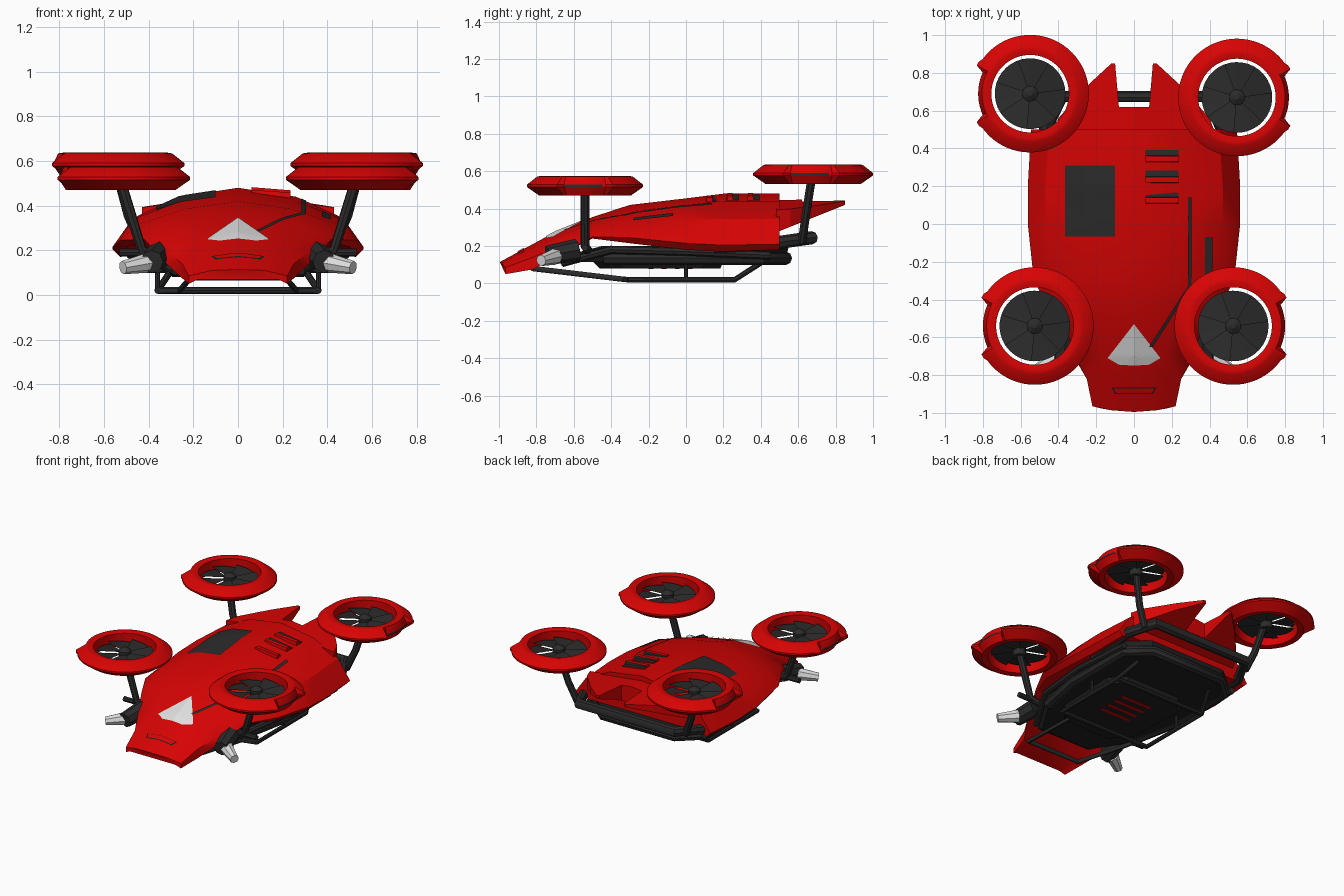
import bpy, bmesh, math
from mathutils import Vector
from mathutils.bvhtree import BVHTree

cube = bpy.data.objects.get("Cube")
if cube:
    bpy.data.objects.remove(cube, do_unlink=True)


def material(name, r, g, b):
    m = bpy.data.materials.new(name)
    m.use_nodes = True
    m.diffuse_color = (r, g, b, 1)
    m.node_tree.nodes["Principled BSDF"].inputs["Base Color"].default_value = (r, g, b, 1)
    return m


RED = material("red paint", 0.68, 0.001, 0.001)
DARK = material("dark grey", 0.024, 0.024, 0.024)
BLACK = material("belly black", 0.014, 0.014, 0.014)
SILVER = material("silver", 0.74, 0.74, 0.74)


def activate(ob):
    bpy.ops.object.select_all(action='DESELECT')
    ob.select_set(True)
    bpy.context.view_layer.objects.active = ob


def finish(bm, name, mats, smooth=False, normals=True):
    if normals:
        bmesh.ops.recalc_face_normals(bm, faces=bm.faces)
    me = bpy.data.meshes.new(name)
    bm.to_mesh(me)
    bm.free()
    ob = bpy.data.objects.new(name, me)
    bpy.context.collection.objects.link(ob)
    for m in mats:
        me.materials.append(m)
    if smooth:
        activate(ob)
        bpy.ops.object.shade_smooth_by_angle(angle=math.radians(30))
    return ob


def tube(name, points, r, mat=DARK):
    cu = bpy.data.curves.new(name, 'CURVE')
    cu.dimensions = '3D'
    cu.bevel_depth, cu.bevel_resolution, cu.use_fill_caps = r, 2, True
    sp = cu.splines.new('POLY')
    sp.points.add(len(points) - 1)
    for p, co in zip(sp.points, points):
        p.co = (*co, 1)
    ob = bpy.data.objects.new(name, cu)
    bpy.context.collection.objects.link(ob)
    cu.materials.append(mat)
    activate(ob)
    bpy.ops.object.convert(target='MESH')
    bpy.ops.object.shade_smooth_by_angle(angle=math.radians(40))


def cone(name, a, b, r1, r2, mat, sides=16, smooth=True):
    a, b = Vector(a), Vector(b)
    bm = bmesh.new()
    bmesh.ops.create_cone(bm, cap_ends=True, segments=sides, radius1=r1, radius2=r2, depth=(b - a).length)
    ob = finish(bm, name, [mat], smooth)
    ob.rotation_euler = (b - a).to_track_quat('Z', 'Y').to_euler()
    ob.location = (a + b) / 2


def both(points):
    """Mirror a path across x into one continuous loop of points."""
    return [(-x, *r) for x, *r in points] + [(x, *r) for x, *r in reversed(points)]


def slab(name, outline, top, bottom, mat, inset=1.0):
    """Extrude an outline between two height rules."""
    bm = bmesh.new()
    hi = [bm.verts.new((x, y, top(x, y))) for x, y in outline]
    lo = [bm.verts.new((x * inset, y * inset, bottom(x, y))) for x, y in outline]
    bm.faces.new(hi)
    bm.faces.new(lo)
    n = len(outline)
    for i in range(n):
        bm.faces.new((hi[i], hi[(i + 1) % n], lo[(i + 1) % n], lo[i]))
    bmesh.ops.triangulate(bm, faces=[f for f in bm.faces if len(f.verts) > 4])
    return finish(bm, name, [mat])


# Hull shell: y, ridge height, shoulder, side edge, skirt edge, skirt turn-in
STATIONS = [
    (-.965, .115, .12, .11, .22, .085, .22, .05, 0),
    (-.82, .21, .14, .19, .25, .14, .25, .075, 0),
    (-.70, .275, .17, .245, .31, .19, .32, .14, 0),
    (-.50, .355, .20, .325, .40, .27, .42, .24, .01),
    (-.30, .42, .24, .385, .45, .315, .53, .215, .03),
    (0, .455, .26, .42, .47, .34, .562, .18, .035),
    (.20, .48, .26, .44, .47, .345, .562, .17, .035),
    (.50, .48, .26, .44, .45, .345, .545, .18, .03)]
bm = bmesh.new()
rings = []
for k, (y, zt, x1, z1, x2, z2, x3, z3, turn) in enumerate(STATIONS):
    half = [(x1, z1), (x2, z2), (x3, z3 + turn), (x3 - turn, z3), (x3 * .82, z3 + .02)]
    sect = [(-x, z) for x, z in reversed(half)] + [(0, zt)] + half
    rings.append([bm.verts.new((x, y - (.03 * (1 - (x / .22) ** 2) if k == 0 else 0), z)) for x, z in sect])
for a, b in zip(rings, rings[1:]):
    for i in range(len(a)):
        j = (i + 1) % len(a)
        bm.faces.new((a[i], a[j], b[j], b[i]))
bm.faces.new(rings[0])
bm.faces.new(rings[-1])
bmesh.ops.remove_doubles(bm, verts=bm.verts, dist=.0001)
bmesh.ops.triangulate(bm, faces=bm.faces)
bmesh.ops.recalc_face_normals(bm, faces=bm.faces)
surface = BVHTree.FromBMesh(bm)
finish(bm, "hull_shell", [RED], True)


def hull_z(x, y):
    hit = surface.ray_cast(Vector((x, y, 2)), Vector((0, 0, -1)))[0]
    return hit.z if hit else .1


def patch(name, corners, mat, lift=.005, n=8):
    """Thin plate draped over the hull between four plan corners."""
    bm = bmesh.new()
    c = [Vector(p) for p in corners]
    grid = []
    for i in range(n + 1):
        for j in range(n + 1):
            p = c[0].lerp(c[1], i / n).lerp(c[3].lerp(c[2], i / n), j / n)
            grid.append(bm.verts.new((p.x, p.y, hull_z(p.x, p.y) + lift)))
    for i in range(n):
        for j in range(n):
            k = i * (n + 1) + j
            bm.faces.new((grid[k], grid[k + n + 1], grid[k + n + 2], grid[k + 1]))
    bmesh.ops.recalc_face_normals(bm, faces=bm.faces)
    if sum(f.normal.z for f in bm.faces) < 0:
        bmesh.ops.reverse_faces(bm, faces=bm.faces)
    finish(bm, name, [mat], normals=False)


def rect(x0, x1, y0, y1):
    return [(x0, y0, 0), (x1, y0, 0), (x1, y1, 0), (x0, y1, 0)]


# Details set on the hull
patch("roof_window", rect(-.365, -.10, -.065, .31), DARK)
for s in (-1, 1):
    patch("nose_lamp", [(0, -.53, 0), (s * .14, -.71, 0), (s * .08, -.745, 0), (0, -.75, 0)], SILVER)
patch("roof_rail", rect(.285, .305, -.33, .14), DARK, .009)
patch("lamp_rod", [(.08, -.65, 0), (.10, -.65, 0), (.305, -.33, 0), (.285, -.33, 0)], DARK, .009)
patch("side_slot", rect(.375, .415, -.28, -.07), DARK, .008)
patch("nose_slot", [(-.10, -.90, 0), (.10, -.90, 0), (.12, -.865, 0), (-.12, -.865, 0)], BLACK, .003)
patch("nose_slot_cover", [(-.092, -.896, 0), (.092, -.896, 0), (.11, -.87, 0), (-.11, -.87, 0)], RED, .006)

# Roof scoops with dark openings facing back
for y in (.105, .215, .325):
    bm = bmesh.new()
    ends = []
    for x, lift in ((.06, .012), (.235, .025)):
        z = hull_z(x, y)
        ends.append([bm.verts.new((x, y + dy, z + dz)) for dy, dz in (
            (0, -.02), (.006, lift), (.034, lift), (.037, .006), (.068, .006), (.068, -.02))])
    a, b = ends
    for i in range(6):
        f = bm.faces.new((a[i], a[(i + 1) % 6], b[(i + 1) % 6], b[i]))
        f.material_index = 1 if i in (2, 3) else 0
    bm.faces.new(a)
    bm.faces.new(b)
    finish(bm, "roof_scoop", [RED, DARK])

# Rear deck with two tail fins
half = [(.43, .48), (.40, .56), (.25, .73), (.12, .85), (.10, .85), (.08, .62)]
slab("tail_deck", [(-x, y) for x, y in half] + [(0, .62)] + half[::-1] + [(0, .48)],
     lambda x, y: .445 - .12 * abs(x) + .03 * (y - .5),
     lambda x, y: .28 + .40 * (y - .5), RED)

# Belly tray with a raised rim, lower pan and vents
half = [(.21, -.72), (.38, -.45), (.45, -.1), (.45, .42), (.30, .55)]
slab("belly_tray", both(half), lambda x, y: .20 if y > -.6 else .13, lambda x, y: .115, BLACK, .96)
rim = [(x * .95, y * .97, .135) for x, y in half[1:]]
tube("tray_rim", both(rim), .036)
slab("belly_pan", both([(.18, -.5), (.30, -.36), (.32, .10), (.22, .2)]),
     lambda x, y: .12, lambda x, y: .08, BLACK, .92)
for i in range(4):
    y = -.2 + .07 * i
    slab("belly_vent", [(-.12, y), (.12, y), (.12, y + .025), (-.12, y + .025)],
         lambda x, y: .084, lambda x, y: .078, RED)

# Rear bumper and landing skid
tube("rear_bumper", both([(.47, .15, .19), (.47, .5, .22), (.38, .675, .245)]), .035)
tube("skid_loop", both([(.30, .40, .11), (.36, .26, .02), (.36, -.3, .02), (.26, -.33, .022), (.21, -.82, .08)]), .015)
for y in (-.3, .26):
    tube("skid_crossbar", [(-.36, y, .02), (.36, y, .02)], .015)

# One ducted rotor with a slotted notch on its outer side
PROFILE = [(.205, -.048), (.245, -.052), (.311, -.006), (.311, .006),
           (.255, .05), (.235, .053), (.205, .046)]


def rotor(name, cx, cy, cz, blades=7, seg=90):
    side = 1 if cx > 0 else -1
    bm = bmesh.new()
    rows = []
    for s in range(seg):
        t = math.tau * s / seg
        off = math.degrees(math.acos(max(-1, min(1, math.cos(t) * side))))
        rim = .275 if off < 27 else .32 if off < 33 else .311
        row = []
        for r, z in PROFILE:
            q = rim if r > .3 else r
            row.append(bm.verts.new((cx + q * math.cos(t), cy + q * math.sin(t), cz + z)))
        rows.append((row, off))
    for (a, oa), (b, ob) in zip(rows, rows[1:] + rows[:1]):
        for i in range(len(PROFILE)):
            j = (i + 1) % len(PROFILE)
            f = bm.faces.new((a[i], a[j], b[j], b[i]))
            f.material_index = 1 if i == 2 and max(oa, ob) < 24 else 0
    finish(bm, name + "_duct", [RED, DARK], True)
    bm = bmesh.new()
    for k in range(blades):
        prev = None
        for s in range(7):
            t = math.tau * (k + 1.15 * s / 6) / blades
            z = .024 * (s / 6 - .5)
            cur = [bm.verts.new((cx + r * math.cos(t), cy + r * math.sin(t), cz + z * w))
                   for r, w in ((.03, .5), (.187, 1))]
            if prev:
                bm.faces.new((prev[0], prev[1], cur[1], cur[0]))
            prev = cur
    finish(bm, name + "_blades", [DARK], normals=False)
    cone(name + "_hub", (cx, cy, cz - .045), (cx, cy, cz + .02), .042, .042, DARK)
    cone(name + "_hub_cap", (cx, cy, cz + .02), (cx, cy, cz + .04), .042, .012, DARK)


rotor("front_left_rotor", .525, -.54, .522)
rotor("front_right_rotor", -.525, -.54, .522)
rotor("rear_left_rotor", .545, .67, .584)
rotor("rear_right_rotor", -.55, .69, .584)

# Paired struts, side rails, lamps and skid legs
for s in (-1, 1):
    tube("front_strut", [(s * .34, -.52, .17), (s * .43, -.54, .20), (s * .48, -.54, .36), (s * .52, -.54, .49)], .024)
    tube("strut_bracket", [(s * .38, -.54, .19), (s * .53, -.54, .19)], .018)
    tube("rear_strut", [(s * .43, .62, .22), (s * .49, .64, .36), (s * .54, .67, .55)], .024)
    tube("side_rail", [(s * .28, -.66, .11), (s * .42, -.40, .18), (s * .47, 0, .17), (s * .46, .45, .15)], .022)
    cone("lamp_housing", (s * .35, -.58, .18), (s * .385, -.74, .15), .06, .052, DARK, 8, False)
    cone("side_lamp", (s * .40, -.70, .145), (s * .515, -.775, .123), .045, .03, SILVER, 8, False)
    tube("skid_leg", [(s * .36, 0, .02), (s * .36, 0, .12)], .012)
